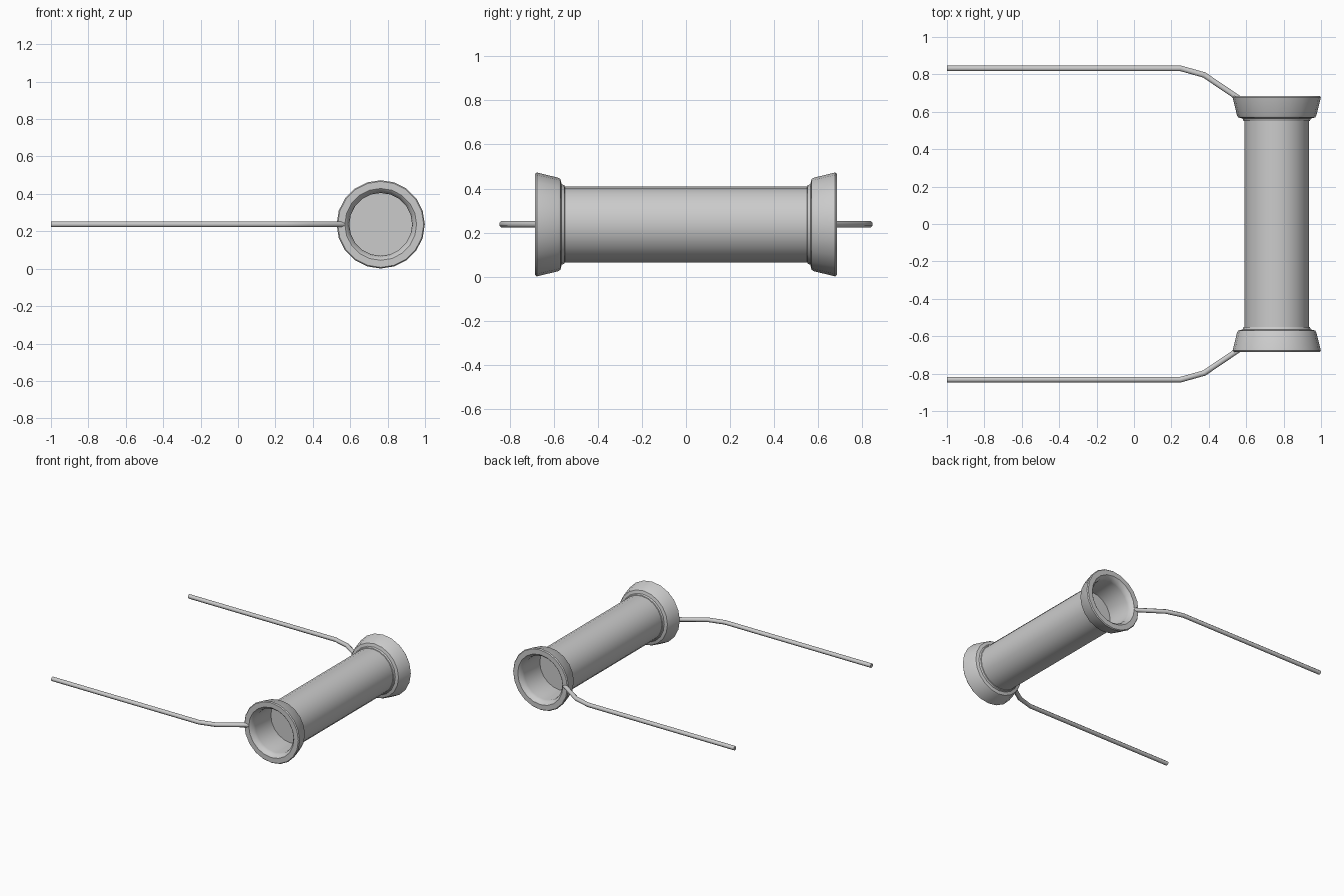
import bpy, bmesh, math
from mathutils import Vector

if "Cube" in bpy.data.objects:
    bpy.data.objects.remove(bpy.data.objects["Cube"])

CX, CZ = 0.763, 0.237      # spool axis runs along y through here
SIDES = 20


def finish(name, bm, angle=35):
    bmesh.ops.recalc_face_normals(bm, faces=bm.faces)
    me = bpy.data.meshes.new(name)
    bm.to_mesh(me)
    bm.free()
    ob = bpy.data.objects.new(name, me)
    bpy.context.collection.objects.link(ob)
    bpy.ops.object.select_all(action='DESELECT')
    ob.select_set(True)
    bpy.context.view_layer.objects.active = ob
    bpy.ops.object.shade_smooth_by_angle(angle=math.radians(angle))
    return ob


def lathe(name, profile, sides=SIDES):
    # profile: (radius, y) points, spun round the spool axis
    bm = bmesh.new()
    vs = [bm.verts.new((CX + r, y, CZ)) for r, y in profile]
    edges = [bm.edges.new(p) for p in zip(vs, vs[1:])]
    bmesh.ops.spin(bm, geom=vs + edges, cent=(CX, 0, CZ), axis=(0, 1, 0),
                   angle=math.tau, steps=sides, use_duplicate=False)
    bmesh.ops.remove_doubles(bm, verts=bm.verts, dist=0.0005)
    return finish(name, bm)


# Hollow-ended tube with flared collars, one half profile mirrored in y
half = [(0.0, 0.45), (0.168, 0.45), (0.168, 0.64), (0.172, 0.66),
        (0.187, 0.68), (0.192, 0.684), (0.230, 0.684), (0.236, 0.677),
        (0.212, 0.580), (0.206, 0.570), (0.183, 0.564), (0.178, 0.552),
        (0.173, 0.550)]
lathe("roller_body", half + [(r, -y) for r, y in reversed(half)])

# Thin bent wire arms, one on each side
path = [(-1.0, 0.832), (0.25, 0.832), (0.375, 0.797), (0.56, 0.672)]
for side, label in ((1, "back"), (-1, "front")):
    bm = bmesh.new()
    pts = [Vector((x, y * side, CZ)) for x, y in path]
    rings = []
    for i, p in enumerate(pts):
        a = (p - pts[i - 1]).normalized() if i else Vector((1, 0, 0))
        b = (pts[i + 1] - p).normalized() if i < len(pts) - 1 else a
        t = (a + b).normalized()
        n = Vector((-t.y, t.x, 0)) / t.dot(a)
        rings.append([bm.verts.new(p + 0.016 * (n * math.cos(k) + Vector((0, 0, 1)) * math.sin(k)))
                      for k in (math.tau * (j + 0.5) / 8 for j in range(8))])
    for r0, r1 in zip(rings, rings[1:]):
        for j in range(8):
            k = (j + 1) % 8
            bm.faces.new((r0[j], r0[k], r1[k], r1[j]))
    bm.faces.new(rings[0])
    bm.faces.new(rings[-1])
    finish(label + "_wire_arm", bm, 50)
